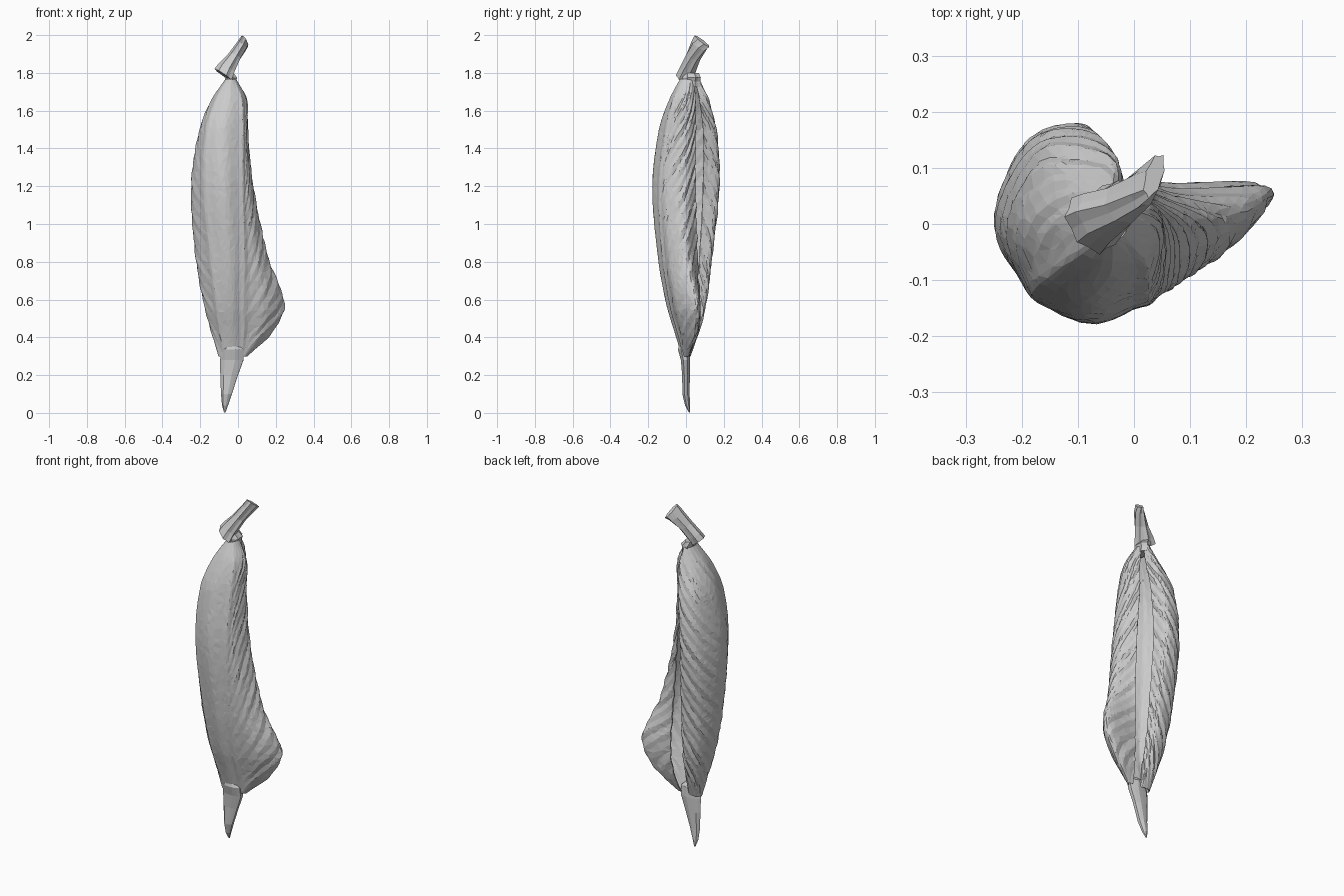
import bpy, bmesh, math, random
from mathutils import Vector

if "Cube" in bpy.data.objects:
    bpy.data.objects.remove(bpy.data.objects["Cube"])

random.seed(4)


def finish(bm, name):
    """Faceted object from a bmesh."""
    bmesh.ops.recalc_face_normals(bm, faces=bm.faces)
    me = bpy.data.meshes.new(name)
    bm.to_mesh(me)
    bm.free()
    ob = bpy.data.objects.new(name, me)
    bpy.context.collection.objects.link(ob)
    return ob


def spline(pts, n, ts=None):
    """Resample control points with a cubic Hermite curve (ts = knot positions)."""
    ts = ts or list(range(len(pts)))
    m = []
    for i in range(len(pts)):
        a, b = max(i - 1, 0), min(i + 1, len(pts) - 1)
        m.append((pts[b] - pts[a]) / (ts[b] - ts[a]))
    out, k = [], 0
    for j in range(n + 1):
        t = ts[0] + (ts[-1] - ts[0]) * j / n
        while k < len(pts) - 2 and t > ts[k + 1]:
            k += 1
        h = ts[k + 1] - ts[k]
        s = (t - ts[k]) / h
        out.append(pts[k] * (2*s**3 - 3*s*s + 1) + m[k] * h * (s**3 - 2*s*s + s)
                   + pts[k + 1] * (3*s*s - 2*s**3) + m[k + 1] * h * (s**3 - s*s))
    return out


# Rolled leaf: open sections from the turned-back wing edge, round the front and left, to the rear lip
levels = [0.30, 0.42, 0.57, 0.82, 1.20, 1.50, 1.66, 1.765]
sections = [
    [(.02, .015), (.045, .008), (.035, -.005), (.02, -.01), (-.03, -.02), (-.07, -.015), (-.10, 0), (-.08, .02), (-.04, .02), (-.03, .01)],
    [(.04, .055), (.17, .05), (.12, -.015), (.03, -.035), (-.03, -.055), (-.09, -.04), (-.135, 0), (-.11, .05), (-.05, .06), (-.03, .03)],
    [(.05, .07), (.24, .06), (.155, -.045), (.03, -.075), (-.035, -.10), (-.11, -.08), (-.175, -.01), (-.14, .08), (-.06, .10), (-.04, .05)],
    [(.04, .06), (.155, .01), (.11, -.08), (.03, -.115), (-.05, -.145), (-.14, -.11), (-.22, -.01), (-.17, .11), (-.07, .13), (-.05, .07)],
    [(.02, .05), (.075, -.01), (.06, -.10), (.02, -.135), (-.075, -.175), (-.175, -.125), (-.245, 0), (-.19, .14), (-.09, .17), (-.06, .09)],
    [(0, .05), (.042, .01), (.045, -.06), (.02, -.10), (-.075, -.14), (-.16, -.10), (-.20, .01), (-.16, .13), (-.07, .155), (-.04, .09)],
    [(0, .05), (.037, .02), (.04, -.02), (.015, -.06), (-.05, -.085), (-.11, -.06), (-.135, .01), (-.11, .08), (-.04, .115), (-.02, .07)],
]
# last section: the same outline gathered into the neck
sections.append([(-.035 + (x + .035) * .3, .025 + (y - .025) * .5) for x, y in sections[-1]])
N, M = 90, 90
columns = [spline([Vector((*s[i], z)) for s, z in zip(sections, levels)], M, levels)
           for i in range(10)]
bm = bmesh.new()
grid = []
for j in range(M + 1):
    row = spline([c[j] for c in columns], N)
    new = []
    for i, p in enumerate(row):
        tan = (row[min(i + 1, N)] - row[max(i - 1, 0)]).normalized()
        nor = Vector((tan.y, -tan.x, 0))
        u = i / N * 9
        # slanting veins on the blades, two creases beside the midrib
        w = abs(u - 4)
        blade = max(0, min(w / 2 - .4, 1))
        fade = min(1, j / 8, (M - j) / 8)
        d = blade * (.003 * math.sin(p.z * 75 - w * 13) + .002 * math.sin(p.z * 43 - w * 9))
        d -= .008 * (math.exp(-((u - 3) / .2) ** 2) + math.exp(-((u - 5) / .2) ** 2))
        d += random.uniform(-.0008, .0008)
        new.append(bm.verts.new(p + nor * d * fade))
    grid.append(new)
for a, b in zip(grid, grid[1:]):
    for i in range(N):
        bm.faces.new((a[i], a[i + 1], b[i + 1], b[i]))
leaf = finish(bm, "rolled_leaf")
# irregular facets, then leaf thickness
dec = leaf.modifiers.new("facets", 'DECIMATE')
dec.ratio = .3
mod = leaf.modifiers.new("thickness", 'SOLIDIFY')
mod.thickness = .006
mod.offset = 0


def loft(name, rings, sides=14, ridge=.08):
    """Pleated tube through rings of (centre, half-axis, half-axis)."""
    bm = bmesh.new()
    loops = []
    for c, u, v in rings:
        loop = []
        for k in range(sides):
            a = 2 * math.pi * k / sides
            r = 1 + (ridge if k % 2 else -ridge)
            p = Vector(c) + (Vector(u) * math.cos(a) + Vector(v) * math.sin(a)) * r
            loop.append(bm.verts.new(p))
        loops.append(loop)
    for a, b in zip(loops, loops[1:]):
        for k in range(sides):
            n = (k + 1) % sides
            bm.faces.new((a[k], a[n], b[n], b[k]))
    bm.faces.new(loops[0])
    bm.faces.new(loops[-1])
    return finish(bm, name)


def flat(x, y, z, w, d):
    return (x, y, z), (w, 0, 0), (0, d, 0)


# Pinched lower tip with its folded cap
loft("lower_tip", [flat(-.07, .018, .003, .004, .003), flat(-.068, .008, .04, .016, .013),
                   flat(-.06, 0, .10, .029, .019), flat(-.045, 0, .20, .047, .02),
                   flat(-.03, -.003, .28, .062, .024), flat(-.028, -.012, .335, .06, .03),
                   flat(-.03, -.018, .36, .035, .018)], ridge=.04)

# Gathered knot above the leaf
loft("knot", [flat(-.036, .025, 1.725, .03, .05), flat(-.036, .026, 1.755, .024, .046),
              flat(-.035, .03, 1.775, .032, .046), flat(-.05, .025, 1.80, .026, .04)])

# Bent, flared stalk end
loft("stalk", [((-.078, -.002, 1.79), (-.036, -.008, .028), (.024, -.048, -.01)),
               ((-.06, .012, 1.825), (-.034, -.01, .022), (.022, -.042, -.004)),
               ((-.02, .037, 1.885), (-.024, -.018, .018), (.02, -.03, .006)),
               ((.018, .067, 1.94), (-.02, -.028, .022), (.016, -.024, .008)),
               ((.036, .086, 1.968), (-.015, -.034, .029), (.01, -.016, .004))], sides=14)
